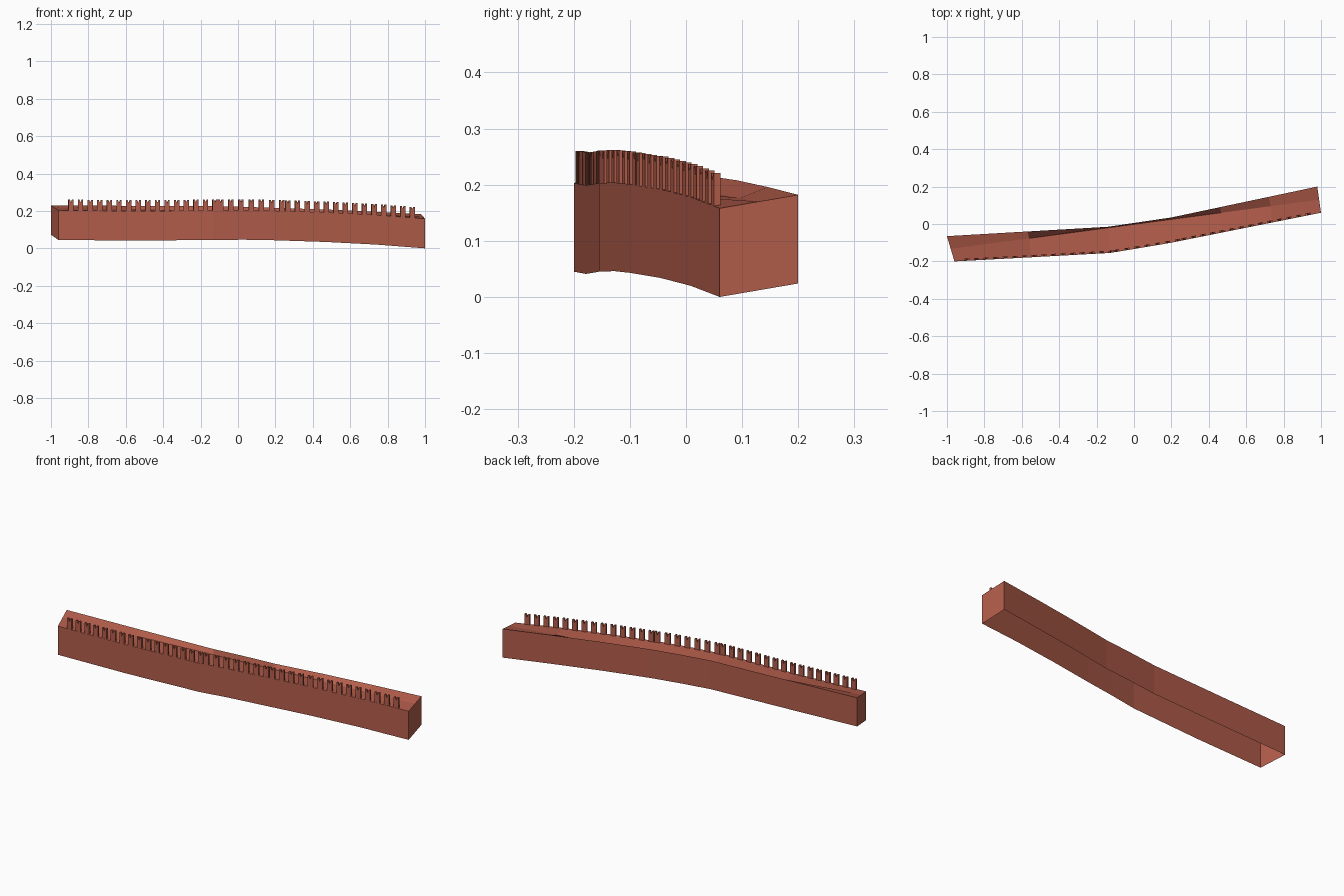
import bpy, bmesh, math
from mathutils import Vector

cube = bpy.data.objects.get("Cube")
if cube:
    bpy.data.objects.remove(cube, do_unlink=True)

brick = bpy.data.materials.new("brick_red")
brick.use_nodes = True
brick.diffuse_color = (0.45, 0.11, 0.07, 1)
brick.node_tree.nodes["Principled BSDF"].inputs["Base Color"].default_value = (0.45, 0.11, 0.07, 1)

WALL_HEIGHT = 0.158

# Bottom edges of the two long sides, bent in plan and arched in height
FRONT = [Vector(p) for p in (
    (-0.96, -0.20, 0.045), (-0.55, -0.178, 0.041), (-0.13, -0.155, 0.045), (0.035, -0.128, 0.046),
    (0.20, -0.10, 0.043), (0.47, -0.046, 0.034), (0.74, 0.008, 0.020), (1.0, 0.06, 0.0))]
BACK = [Vector(p) for p in (
    (-1.0, -0.065, 0.072), (-0.57, -0.04, 0.069), (-0.14, -0.015, 0.067), (0.03, 0.01, 0.064),
    (0.20, 0.035, 0.058), (0.46, 0.09, 0.050), (0.72, 0.145, 0.038), (0.98, 0.20, 0.024))]


def make_object(name, bm):
    mesh = bpy.data.meshes.new(name)
    bm.to_mesh(mesh)
    bm.free()
    mesh.materials.append(brick)
    obj = bpy.data.objects.new(name, mesh)
    bpy.context.collection.objects.link(obj)
    return obj


def strip(bm, lower, upper):
    """Join two rows of vertices with quads."""
    for i in range(len(lower) - 1):
        bm.faces.new((lower[i], lower[i + 1], upper[i + 1], upper[i]))


# Wall shell: two long sides and two ends, open underneath
up = Vector((0, 0, WALL_HEIGHT))
bm = bmesh.new()
front_low = [bm.verts.new(p) for p in FRONT]
front_top = [bm.verts.new(p + up) for p in FRONT]
back_low = [bm.verts.new(p) for p in BACK]
back_top = [bm.verts.new(p + up) for p in BACK]
strip(bm, front_low, front_top)
strip(bm, back_low[::-1], back_top[::-1])
strip(bm, [front_low[-1], back_low[-1]], [front_top[-1], back_top[-1]])
strip(bm, [back_low[0], front_low[0]], [back_top[0], front_top[0]])
make_object("wall", bm)

# Walkway: a sagging deck with a straight valley between the end midpoints
start = (FRONT[0] + BACK[0]) / 2 + up
end = (FRONT[-1] + BACK[-1]) / 2 + up
bm = bmesh.new()
front_row = [bm.verts.new(p + up) for p in FRONT]
back_row = [bm.verts.new(p + up) for p in BACK]
valley = []
for f, b in zip(FRONT, BACK):
    mid_x = (f.x + b.x) / 2
    valley.append(bm.verts.new(start.lerp(end, (mid_x - start.x) / (end.x - start.x))))
strip(bm, front_row, valley)
strip(bm, valley, back_row)
make_object("walkway", bm)


def front_edge(x):
    """Point and direction on the front top edge."""
    for a, b in zip(FRONT, FRONT[1:]):
        if x <= b.x:
            break
    along = Vector((b.x - a.x, b.y - a.y, 0)).normalized()
    return a.lerp(b, (x - a.x) / (b.x - a.x)) + up, along


def add_merlon(bm, x, width=0.028, depth=0.012, height=0.058, notch=0.016):
    base, along = front_edge(x)
    inward = Vector((-along.y, along.x, 0))
    half = width / 2
    profile = [(-half, -0.004), (half, -0.004), (half, height), (half * 0.4, height),
               (0, height - notch), (-half * 0.4, height), (-half, height)]
    rings = []
    for d in (0.0005, depth):
        rings.append([bm.verts.new(base + along * u + inward * d + Vector((0, 0, z)))
                      for u, z in profile])
    bm.faces.new(rings[0])
    bm.faces.new(rings[1][::-1])
    for i in range(len(profile)):
        j = (i + 1) % len(profile)
        bm.faces.new((rings[0][j], rings[0][i], rings[1][i], rings[1][j]))


# Notched merlons, in one row per straight run of the wall
for name, first, last, count in (("merlons_right", -0.893, -0.122, 16),
                                 ("merlons_middle", -0.092, 0.235, 7),
                                 ("merlons_left", 0.268, 0.933, 14)):
    bm = bmesh.new()
    for i in range(count):
        add_merlon(bm, first + (last - first) * i / (count - 1))
    bmesh.ops.recalc_face_normals(bm, faces=bm.faces)
    make_object(name, bm)
